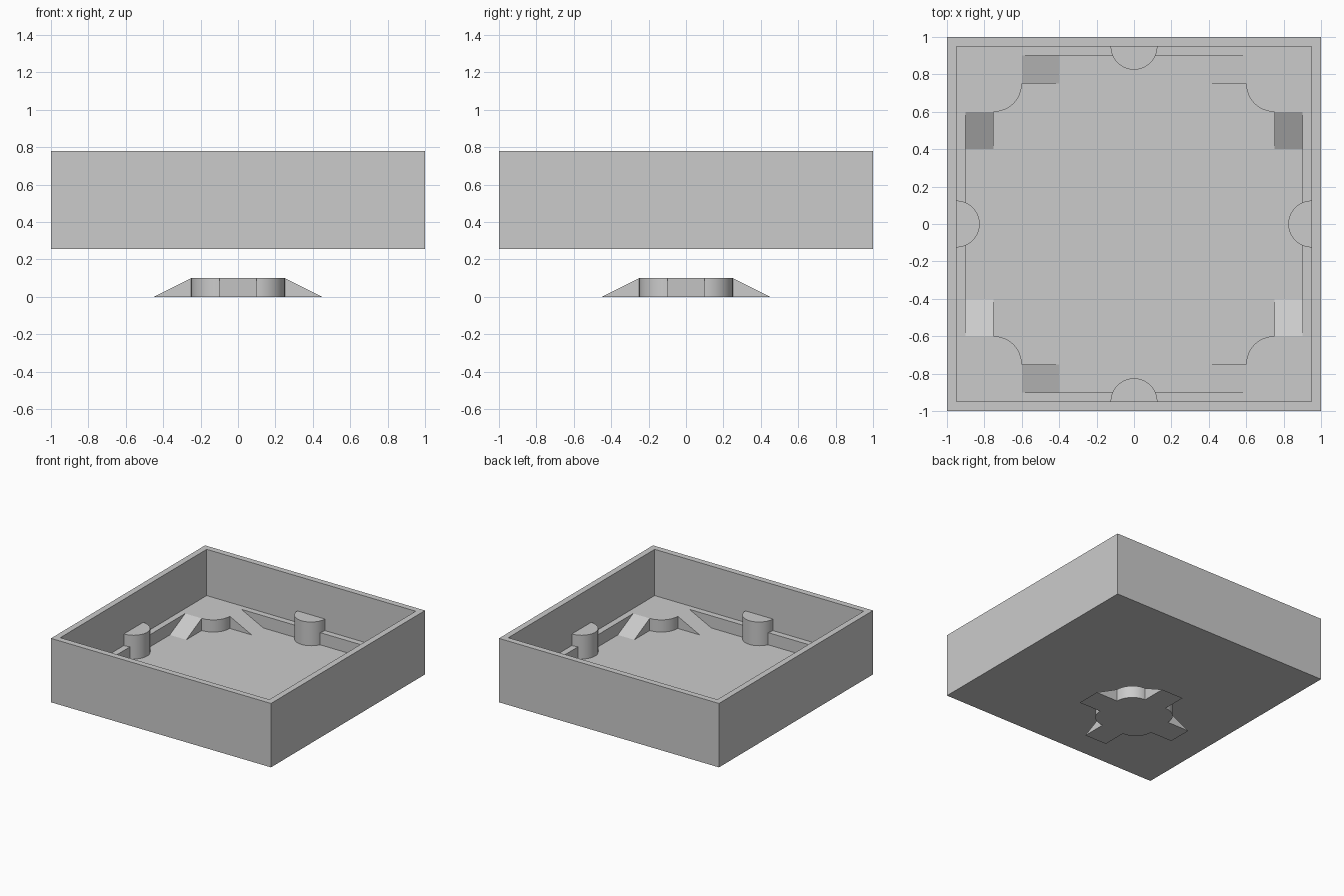
import bpy, bmesh
from math import cos, sin, pi, radians
from mathutils import Matrix

if "Cube" in bpy.data.objects:
    bpy.data.objects.remove(bpy.data.objects["Cube"])

BASE, FLOOR, LEDGE, STUD, RIM = 0.255, 0.30, 0.40, 0.495, 0.78


def arc(cx, cy, r, a0, a1, n=12):
    return [(cx + r * cos(radians(a0 + (a1 - a0) * i / n)),
             cy + r * sin(radians(a0 + (a1 - a0) * i / n))) for i in range(n + 1)]


def finish(name, bm):
    bmesh.ops.remove_doubles(bm, verts=bm.verts, dist=1e-5)
    bmesh.ops.recalc_face_normals(bm, faces=bm.faces)
    me = bpy.data.meshes.new(name)
    bm.to_mesh(me)
    bm.free()
    ob = bpy.data.objects.new(name, me)
    bpy.context.collection.objects.link(ob)
    bpy.ops.object.select_all(action='DESELECT')
    bpy.context.view_layer.objects.active = ob
    ob.select_set(True)
    bpy.ops.object.shade_smooth_by_angle(angle=radians(30))
    return ob


def prism(bm, pts, depth):
    """Extrude a closed loop of 3D points along a vector."""
    f = bm.faces.new([bm.verts.new(p) for p in pts])
    new = bmesh.ops.extrude_face_region(bm, geom=[f], use_keep_orig=True)['geom']
    bmesh.ops.translate(bm, vec=depth, verts=[v for v in new if isinstance(v, bmesh.types.BMVert)])


def slab(bm, outline, z0, z1):
    prism(bm, [(x, y, z0) for x, y in outline], (0, 0, z1 - z0))


def wedge(bm, x0, x1, y_high, y_low, z0, z1):
    prism(bm, [(x0, y_high, z0), (x0, y_low, z0), (x0, y_high, z1)], (x1 - x0, 0, 0))


def four(name, build):
    """Repeat a part around the centre every 90 degrees."""
    for i in range(4):
        bm = bmesh.new()
        build(bm)
        bmesh.ops.rotate(bm, verts=bm.verts, matrix=Matrix.Rotation(i * pi / 2, 3, 'Z'))
        finish(f"{name}_{i + 1}", bm)


# Open tray: square rings from the underside up, over the rim and down to the floor
bm = bmesh.new()
rings = [[bm.verts.new((sx * r, sy * r, z)) for sx, sy in ((1, 1), (-1, 1), (-1, -1), (1, -1))]
         for r, z in ((1, BASE), (1, RIM), (0.95, RIM), (0.95, FLOOR))]
for a, b in zip(rings, rings[1:]):
    for i in range(4):
        j = (i + 1) % 4
        bm.faces.new((a[i], a[j], b[j], b[i]))
bm.faces.new(rings[0])
bm.faces.new(rings[-1])
finish("tray", bm)

# Corner block with rounded nose and the narrow ledges running from it
corner = [(0.95, 0), (0.95, 0.95), (0, 0.95), (0, 0.9), (0.6, 0.9)]
corner += arc(0.75, 0.75, 0.15, 180, 270) + [(0.9, 0.6), (0.9, 0)]
four("corner_ledge", lambda bm: slab(bm, corner, FLOOR, LEDGE))

# Ramps leading down from each corner block along the walls
four("ramp_left", lambda bm: wedge(bm, -0.9, -0.75, 0.6, 0.4, FLOOR, LEDGE))
four("ramp_right", lambda bm: wedge(bm, 0.75, 0.9, 0.6, 0.4, FLOOR, LEDGE))

# Half-round studs in the middle of each wall
four("wall_stud", lambda bm: slab(bm, arc(0.95, 0, 0.125, 90, 270, 24), FLOOR, STUD))

# Separate rounded plate under the tray, with a ramp on each side
plate = []
for i, (sx, sy) in enumerate(((1, 1), (-1, 1), (-1, -1), (1, -1))):
    plate += arc(0.1 * sx, 0.1 * sy, 0.15, 90 * i, 90 * i + 90)
bm = bmesh.new()
slab(bm, plate, 0, 0.1)
finish("base_plate", bm)
four("base_ramp", lambda bm: wedge(bm, -0.1, 0.1, 0.25, 0.45, 0, 0.1))
